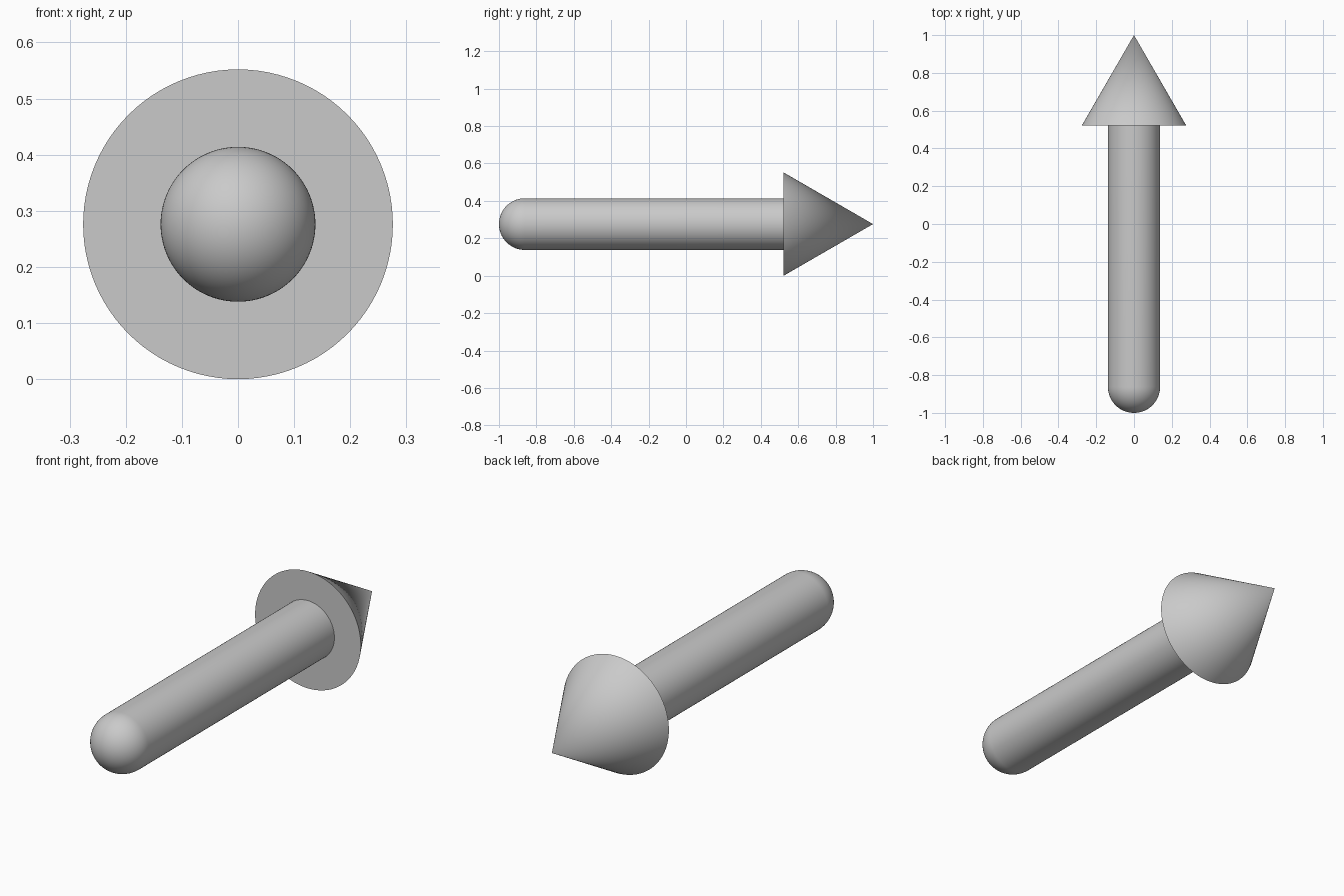
import bpy, bmesh
from math import sin, cos, pi, radians, sqrt
from mathutils import Matrix, Vector

cube = bpy.data.objects.get("Cube")
if cube:
    bpy.data.objects.remove(cube, do_unlink=True)

HEAD_R = 0.276           # arrowhead radius, also the height of the axis
SHAFT_R = HEAD_R / 2
HEAD_BASE = 1 - HEAD_R * sqrt(3)
SEGMENTS = 96

grey = bpy.data.materials.new("light_grey")
grey.use_nodes = True
colour = (0.59, 0.59, 0.59, 1)
grey.diffuse_color = colour
grey.node_tree.nodes["Principled BSDF"].inputs["Base Color"].default_value = colour


def lathe(name, profile):
    """Turn a profile of (radius, y) points around the long axis."""
    bm = bmesh.new()
    verts = [bm.verts.new((r, y, 0)) for r, y in profile]
    edges = [bm.edges.new(pair) for pair in zip(verts, verts[1:])]
    bmesh.ops.spin(bm, geom=verts + edges, cent=(0, 0, 0), axis=(0, 1, 0),
                   angle=2 * pi, steps=SEGMENTS, use_merge=True)
    bmesh.ops.remove_doubles(bm, verts=bm.verts, dist=1e-5)
    bmesh.ops.recalc_face_normals(bm, faces=bm.faces)
    mesh = bpy.data.meshes.new(name)
    bm.to_mesh(mesh)
    bm.free()
    mesh.materials.append(grey)
    obj = bpy.data.objects.new(name, mesh)
    obj.location.z = HEAD_R
    bpy.context.collection.objects.link(obj)
    bpy.ops.object.select_all(action='DESELECT')
    obj.select_set(True)
    bpy.context.view_layer.objects.active = obj
    bpy.ops.object.shade_smooth_by_angle(angle=radians(40))
    return obj


# Shaft with a hemispherical tail, closed where it meets the head
steps = 20
tail = [(SHAFT_R * sin(i / steps * pi / 2), -1 + SHAFT_R - SHAFT_R * cos(i / steps * pi / 2))
        for i in range(steps + 1)]
lathe("arrow_shaft", tail + [(SHAFT_R, HEAD_BASE + 0.01), (0, HEAD_BASE + 0.01)])

# Conical head with a flat base
lathe("arrow_head", [(0, HEAD_BASE), (HEAD_R, HEAD_BASE), (0, 1)])
